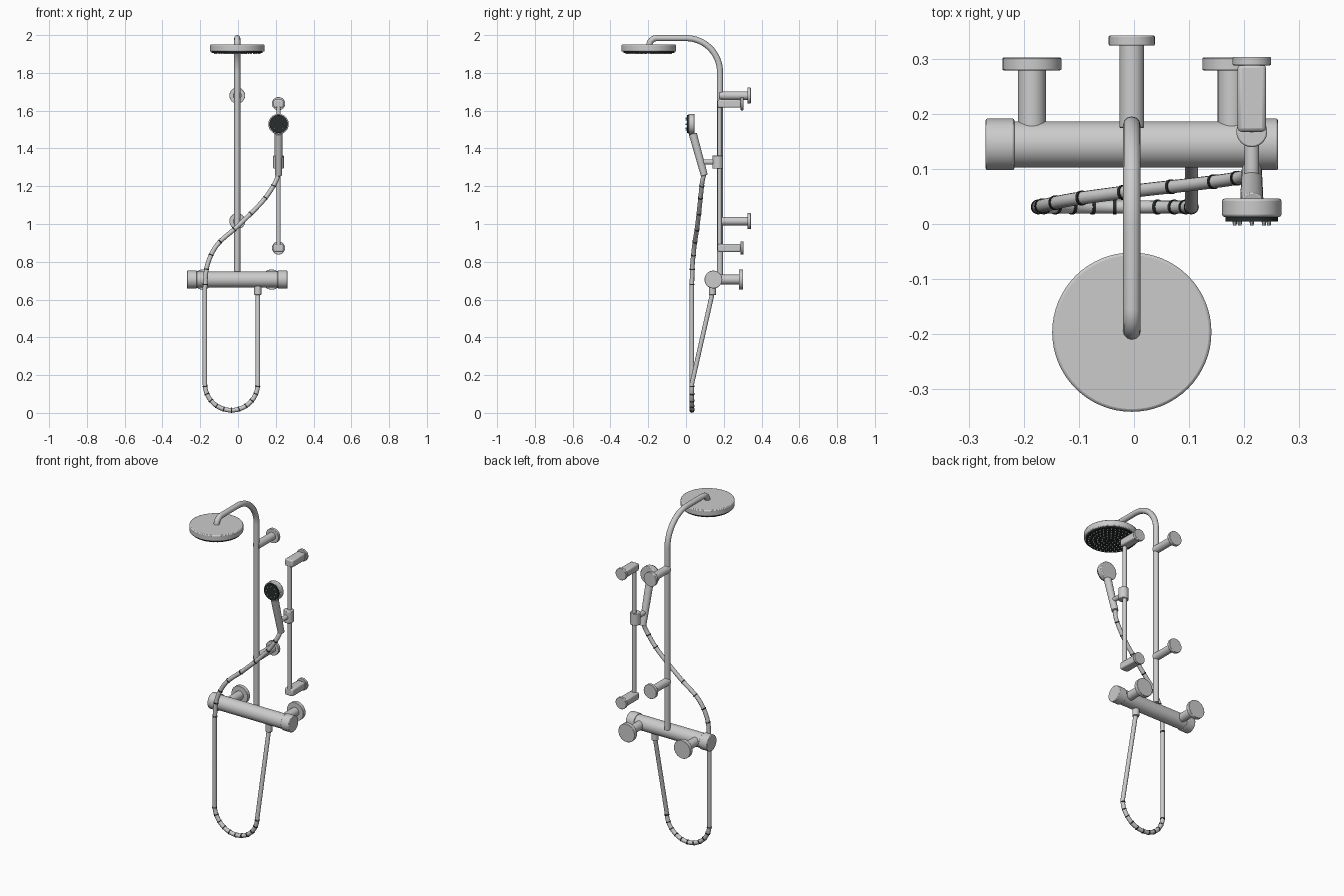
import bpy, bmesh, math
from mathutils import Vector, Matrix

if "Cube" in bpy.data.objects:
    bpy.data.objects.remove(bpy.data.objects["Cube"])

CX = -0.004      # riser / mixer centre line
SX = 0.2145      # slide bar centre line

dark = bpy.data.materials.new("dark_rubber")
dark.diffuse_color = (0.02, 0.025, 0.025, 1)
dark.use_nodes = True
dark.node_tree.nodes["Principled BSDF"].inputs["Base Color"].default_value = dark.diffuse_color


def finish(ob, bevel=0.0, mat=None):
    bpy.ops.object.select_all(action='DESELECT')
    ob.select_set(True)
    bpy.context.view_layer.objects.active = ob
    bpy.ops.object.shade_smooth_by_angle(angle=math.radians(35))
    if bevel:
        m = ob.modifiers.new("bevel", 'BEVEL')
        m.width, m.segments, m.limit_method = bevel, 2, 'ANGLE'
    if mat:
        ob.data.materials.append(mat)
    return ob


def add_rod(bm, a, b, r, r2=None, seg=32):
    a, b = Vector(a), Vector(b)
    d = b - a
    mat = Matrix.Translation((a + b) / 2) @ d.to_track_quat('Z', 'Y').to_matrix().to_4x4()
    bmesh.ops.create_cone(bm, cap_ends=True, segments=seg, radius1=r,
                          radius2=r if r2 is None else r2, depth=d.length, matrix=mat)


def from_bm(name, bm, bevel=0.0, mat=None):
    me = bpy.data.meshes.new(name)
    bm.to_mesh(me)
    bm.free()
    ob = bpy.data.objects.new(name, me)
    bpy.context.collection.objects.link(ob)
    return finish(ob, bevel, mat)


def rods(name, items, bevel=0.0, mat=None, seg=32):
    bm = bmesh.new()
    for it in items:
        add_rod(bm, *it, seg=seg)
    return from_bm(name, bm, bevel, mat)


def box(name, lo, hi, bevel):
    lo, hi = Vector(lo), Vector(hi)
    bm = bmesh.new()
    bmesh.ops.create_cube(bm, size=1, matrix=Matrix.Translation((lo + hi) / 2)
                          @ Matrix.Diagonal((*(hi - lo), 1)))
    return from_bm(name, bm, bevel)


def tube(name, pts, r):
    cu = bpy.data.curves.new(name, 'CURVE')
    cu.dimensions = '3D'
    cu.bevel_depth, cu.bevel_resolution, cu.use_fill_caps = r, 4, True
    sp = cu.splines.new('POLY')
    sp.points.add(len(pts) - 1)
    for p, co in zip(sp.points, pts):
        p.co = (*co, 1)
    ob = bpy.data.objects.new(name, cu)
    bpy.context.collection.objects.link(ob)
    bpy.ops.object.select_all(action='DESELECT')
    ob.select_set(True)
    bpy.context.view_layer.objects.active = ob
    bpy.ops.object.convert(target='MESH')
    return finish(bpy.context.view_layer.objects.active)


def arc(cy, cz, r, a0, a1, n):
    angs = [math.radians(a0 + (a1 - a0) * i / n) for i in range(n + 1)]
    return [(CX, cy + r * math.cos(a), cz + r * math.sin(a)) for a in angs]


def catmull(p, n):
    p = [Vector(q) for q in p]
    p = [2 * p[0] - p[1]] + p + [2 * p[-1] - p[-2]]
    out = []
    for i in range(1, len(p) - 2):
        a, b, c, d = p[i - 1:i + 3]
        for k in range(n):
            t = k / n
            out.append(0.5 * (2 * b + (c - a) * t + (2 * a - 5 * b + 4 * c - d) * t * t
                              + (3 * b - a - 3 * c + d) * t ** 3))
    return out + [p[-2]]


# riser pipe with overhead bend
tube("riser_pipe", [(CX, 0.18, 0.73)] + arc(0, 1.804, 0.18, 0, 90, 16)
     + arc(-0.155, 1.944, 0.04, 90, 180, 8) + [(CX, -0.195, 1.935)], 0.016)

# overhead rain head
HY = -0.197
rods("rain_head", [((CX, HY, 1.913), (CX, HY, 1.95), 0.145)], 0.005, seg=64)
rods("rain_head_face", [((CX, HY, 1.906), (CX, HY, 1.915), 0.135)], 0, dark, seg=64)
noz = []
for ring in range(1, 6):
    for k in range(ring * 7):
        a = math.tau * k / (ring * 7)
        x, y = CX + 0.024 * ring * math.cos(a), HY + 0.024 * ring * math.sin(a)
        noz.append(((x, y, 1.908), (x, y, 1.899), 0.004, 0.003))
rods("rain_head_nozzles", noz, seg=8)

# riser wall brackets
for n, z in (("upper", 1.68), ("lower", 1.015)):
    rods(n + "_riser_bracket", [((CX, 0.175, z), (CX, 0.33, z), 0.0225),
                                ((CX, 0.325, z), (CX, 0.343, z), 0.042)], 0.002)

# mixer bar, end knobs and wall inlets
MY, MZ = 0.145, 0.706
rods("mixer_body", [((CX - 0.22, MY, MZ), (CX + 0.22, MY, MZ), 0.042)], seg=48)
for n, s in (("left", -1), ("right", 1)):
    rods(n + "_knob", [((CX + s * 0.214, MY, MZ), (CX + s * 0.266, MY, MZ), 0.047)], 0.003, seg=48)
    x = CX + s * 0.182
    rods(n + "_inlet", [((x, MY + 0.02, MZ), (x, 0.285, MZ), 0.0255),
                        ((x, 0.28, MZ), (x, 0.303, MZ), 0.0536)], 0.002)
rods("hose_outlet", [((0.105, 0.14, 0.625), (0.105, 0.14, 0.69), 0.019)], 0.002)

# slide bar with end brackets
rods("slide_bar", [((SX, 0.178, 0.865), (SX, 0.178, 1.645), 0.0115)])
for n, z in (("upper", 1.637), ("lower", 0.873)):
    box(n + "_slide_bracket", (SX - 0.026, 0.168, z - 0.021), (SX + 0.026, 0.291, z + 0.021), 0.007)
    rods(n + "_slide_flange", [((SX, 0.289, z), (SX, 0.304, z), 0.035)], 0.002)

# slider and handset holder
rods("slider", [((SX, 0.168, 1.293), (SX, 0.168, 1.362), 0.028)], 0.003)
rods("holder_arm", [((SX, 0.08, 1.328), (SX, 0.15, 1.328), 0.0135)])

# handset
lo, hi = Vector((SX, 0.097, 1.257)), Vector((SX, 0.036, 1.478))
rods("handset_handle", [(lo, hi, 0.0185, 0.0215)], 0.002)
HZ = 1.529
rods("handset_head", [((SX, 0.046, HZ), (SX, 0.013, HZ), 0.054)], 0.004, seg=48)
rods("handset_face", [((SX, 0.015, HZ), (SX, 0.005, HZ), 0.048)], 0, dark, seg=48)
hn = []
for k in range(8):
    a = math.tau * k / 8
    x, z = SX + 0.031 * math.cos(a), HZ + 0.031 * math.sin(a)
    hn.append(((x, 0.008, z), (x, -0.003, z), 0.004, 0.0035))
rods("handset_nozzles", hn, seg=8)

# flexible hose: handset sweep, bottom loop, rise to outlet
upper = catmull([(0.213, 0.095, 1.265), (0.195, 0.085, 1.215), (0.13, 0.075, 1.12),
                 (0.0, 0.06, 0.99), (-0.11, 0.045, 0.89), (-0.163, 0.034, 0.78),
                 (-0.175, 0.031, 0.66)], 6)
loop = []
for i in range(33):
    a = math.pi * (1 + i / 32)
    loop.append(Vector((-0.035 + 0.14 * math.cos(a), 0.031, 0.154 + 0.14 * math.sin(a))))
tube("hose", upper + loop + [(0.105, 0.14, 0.635)], 0.012)

# dark hose rings on the bends
rings = []
for path, idx in ((upper, range(7, 36, 4)), (loop, range(1, 32, 3))):
    for i in idx:
        d = (path[i + 1] - path[i - 1]).normalized() * 0.003
        rings.append((path[i] - d, path[i] + d, 0.0135))
rods("hose_rings", rings, 0, dark, seg=20)
